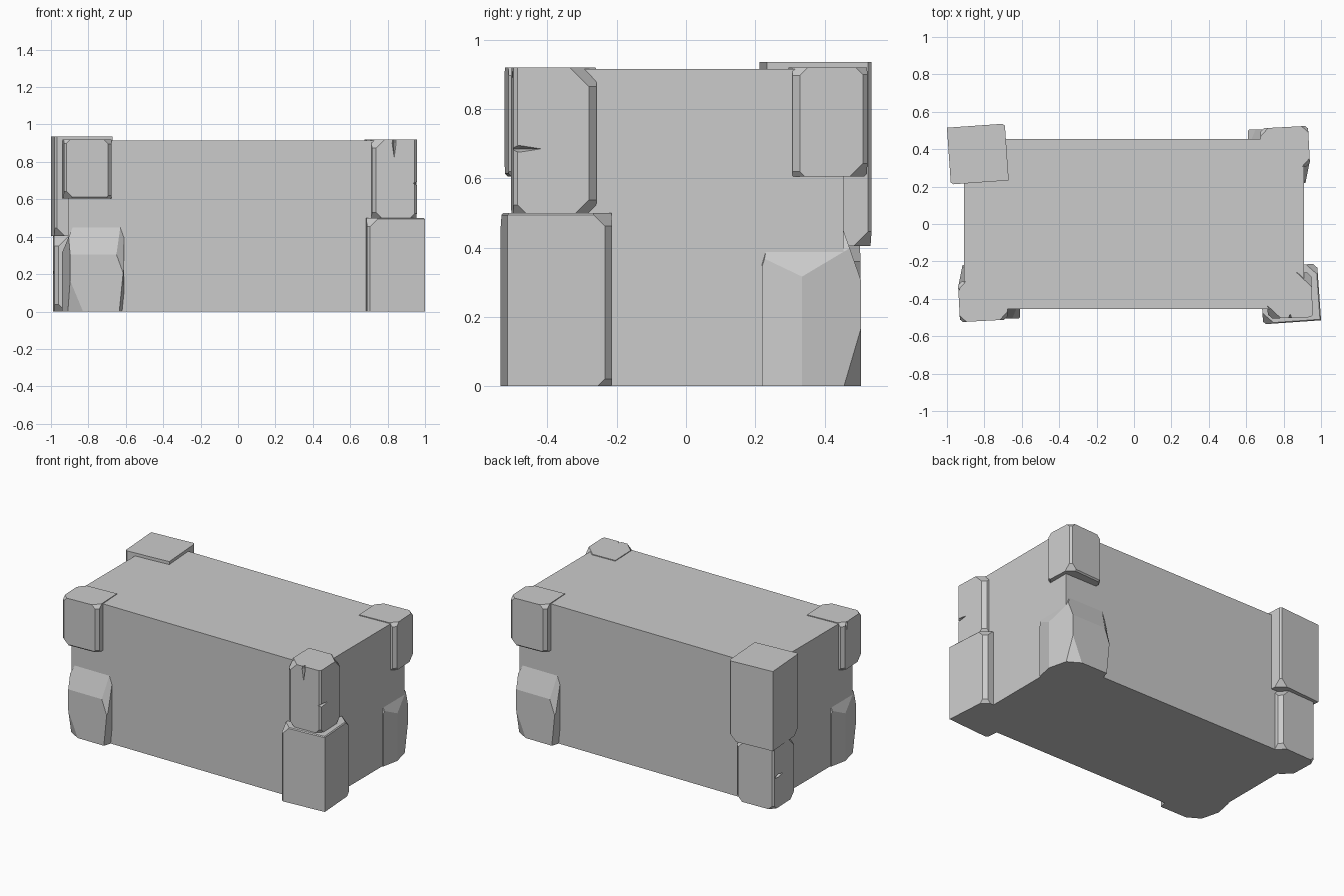
import bpy, bmesh, math
from mathutils import Vector, Matrix

if "Cube" in bpy.data.objects:
    bpy.data.objects.remove(bpy.data.objects["Cube"], do_unlink=True)

stone = bpy.data.materials.new("plain grey stone")
stone.use_nodes = True
GREY = (0.6, 0.6, 0.6, 1)
stone.diffuse_color = GREY
stone.node_tree.nodes["Principled BSDF"].inputs["Base Color"].default_value = GREY

HALF_TURN = Matrix.Rotation(math.pi, 4, 'Z')


def finish(name, bm):
    bmesh.ops.recalc_face_normals(bm, faces=bm.faces)
    mesh = bpy.data.meshes.new(name)
    bm.to_mesh(mesh)
    bm.free()
    mesh.materials.append(stone)
    ob = bpy.data.objects.new(name, mesh)
    bpy.context.collection.objects.link(ob)
    return ob


def box(half):
    bm = bmesh.new()
    bmesh.ops.create_cube(bm, size=2, matrix=Matrix.Diagonal((*half, 1)))
    return bm


def cut(bm, point, normal):
    """Slice off everything beyond a plane and close the hole."""
    bmesh.ops.bisect_plane(bm, geom=bm.verts[:] + bm.edges[:] + bm.faces[:], dist=1e-5,
                           plane_co=point, plane_no=Vector(normal).normalized(), clear_outer=True)
    bmesh.ops.holes_fill(bm, edges=[e for e in bm.edges if e.is_boundary], sides=0)


def block(name, centre, half, angle, chips, turn=False):
    """Squared stone; each chip is a direction and the depth cut from that edge or corner."""
    bm = box(half)
    for direction, depth in chips:
        n = Vector(direction).normalized()
        corner = Vector([math.copysign(h, d) if d else 0 for h, d in zip(half, direction)])
        cut(bm, corner - n * depth, n)
    bm.transform(Matrix.Translation(centre) @ Matrix.Rotation(math.radians(angle), 4, 'Z'))
    if turn:
        bm.transform(HALF_TURN)
    return finish(name, bm)


def crack(target, centre, half, turn=False):
    """Thin diamond-shaped split cut from a stone."""
    bm = bmesh.new()
    bmesh.ops.create_uvsphere(bm, u_segments=4, v_segments=2, radius=1,
                              matrix=Matrix.Translation(centre) @ Matrix.Diagonal((*half, 1)))
    if turn:
        bm.transform(HALF_TURN)
    cutter = finish(target.name + "_crack_cutter", bm)
    cutter.hide_render = True
    cutter.display_type = 'WIRE'
    mod = target.modifiers.new("crack", 'BOOLEAN')
    mod.operation = 'DIFFERENCE'
    mod.solver = 'EXACT'
    mod.object = cutter
    # bake the cut, then drop the helper
    bpy.context.view_layer.update()
    dg = bpy.context.evaluated_depsgraph_get()
    mesh = bpy.data.meshes.new_from_object(target.evaluated_get(dg))
    target.modifiers.clear()
    target.data = mesh
    bpy.data.objects.remove(cutter, do_unlink=True)


# Main body
body = box((0.91, 0.455, 0.4575))
body.transform(Matrix.Translation((0, 0, 0.4575)))
finish("main_body", body)

# Large squared stones: front left at the bottom, back right at the top
large_chips = [((-1, -1, 0), 0.01), ((1, 1, 0), 0.016),
               ((-1, -1, 1), 0.035), ((1, 1, 1), 0.035),
               ((1, 1, -1), 0.025), ((0, -1, 1), 0.004), ((1, 0, 1), 0.004)]
block("front_left_lower_stone", (0.835, -0.374, 0.25), (0.155, 0.152, 0.25), 4, large_chips)
block("back_right_upper_stone", (0.835, -0.374, 0.67), (0.155, 0.152, 0.265), 4,
      [((-1, -1, 0), 0.008), ((1, 1, 0), 0.008), ((-1, -1, -1), 0.03), ((1, 1, -1), 0.03)],
      turn=True)

# Smaller stones that share those corners
small_chips = [((-1, -1, 0), 0.016), ((1, 1, 0), 0.016), ((1, -1, 0), 0.008),
               ((-1, -1, 1), 0.04), ((1, 1, 1), 0.045), ((-1, -1, -1), 0.03),
               ((1, 1, -1), 0.035), ((1, -1, -1), 0.02)]
upper = block("front_left_upper_stone", (0.832, -0.382, 0.71), (0.12, 0.12, 0.21), 2, small_chips)
crack(upper, (0.835, -0.51, 0.9), (0.014, 0.035, 0.1))
crack(upper, (0.957, -0.48, 0.685), (0.03, 0.07, 0.01))
lower = block("back_right_lower_stone", (0.848, -0.375, 0.203), (0.138, 0.125, 0.203), 2,
              small_chips, turn=True)
crack(lower, (0.985, -0.44, 0.21), (0.03, 0.05, 0.014), turn=True)
crack(lower, (0.85, -0.505, 0.36), (0.014, 0.03, 0.06), turn=True)

# Matching corners: a chipped cap stone over a rough boulder
cap_chips = [((-1, -1, 0), 0.01), ((1, -1, 0), 0.014), ((-1, 1, 0), 0.014),
             ((-1, -1, 1), 0.02), ((1, -1, 1), 0.025), ((-1, 1, 1), 0.025),
             ((-1, -1, -1), 0.03), ((1, -1, -1), 0.02), ((-1, 1, -1), 0.02),
             ((0, -1, -1), 0.006)]
boulder_cuts = [((-0.94, -0.335, 0), (-1, 0.2, 0)),
                ((-0.94, -0.335, 0), (-1, -0.25, 0)),
                ((-0.93, -0.335, 0.34), (-1, 0, 0.42)),
                ((-0.9, -0.5, 0.32), (0, -1, 0.35)),
                ((-0.92, -0.45, 0), (-0.6, -1, -0.25)),
                ((-0.63, -0.505, 0.25), (0.55, -0.8, 0.2)),
                ((-0.625, -0.505, 0.1), (1, -0.3, -0.1)),
                ((-0.7, -0.45, 0.58), (0.3, -0.5, 1)),
                ((-0.88, -0.225, 0.4), (-0.3, 1, 0.3))]
for side, turn in (("front_right", False), ("back_left", True)):
    cap = block(side + "_cap_stone", (-0.808, -0.41, 0.7625), (0.128, 0.108, 0.1575), 3,
                cap_chips, turn)
    crack(cap, (-0.945, -0.35, 0.905), (0.02, 0.012, 0.05), turn)
    bm = box((0.165, 0.1425, 0.3))
    bm.transform(Matrix.Translation((-0.775, -0.3625, 0.3)))
    for point, normal in boulder_cuts:
        cut(bm, point, normal)
    if turn:
        bm.transform(HALF_TURN)
    finish(side + "_boulder", bm)
